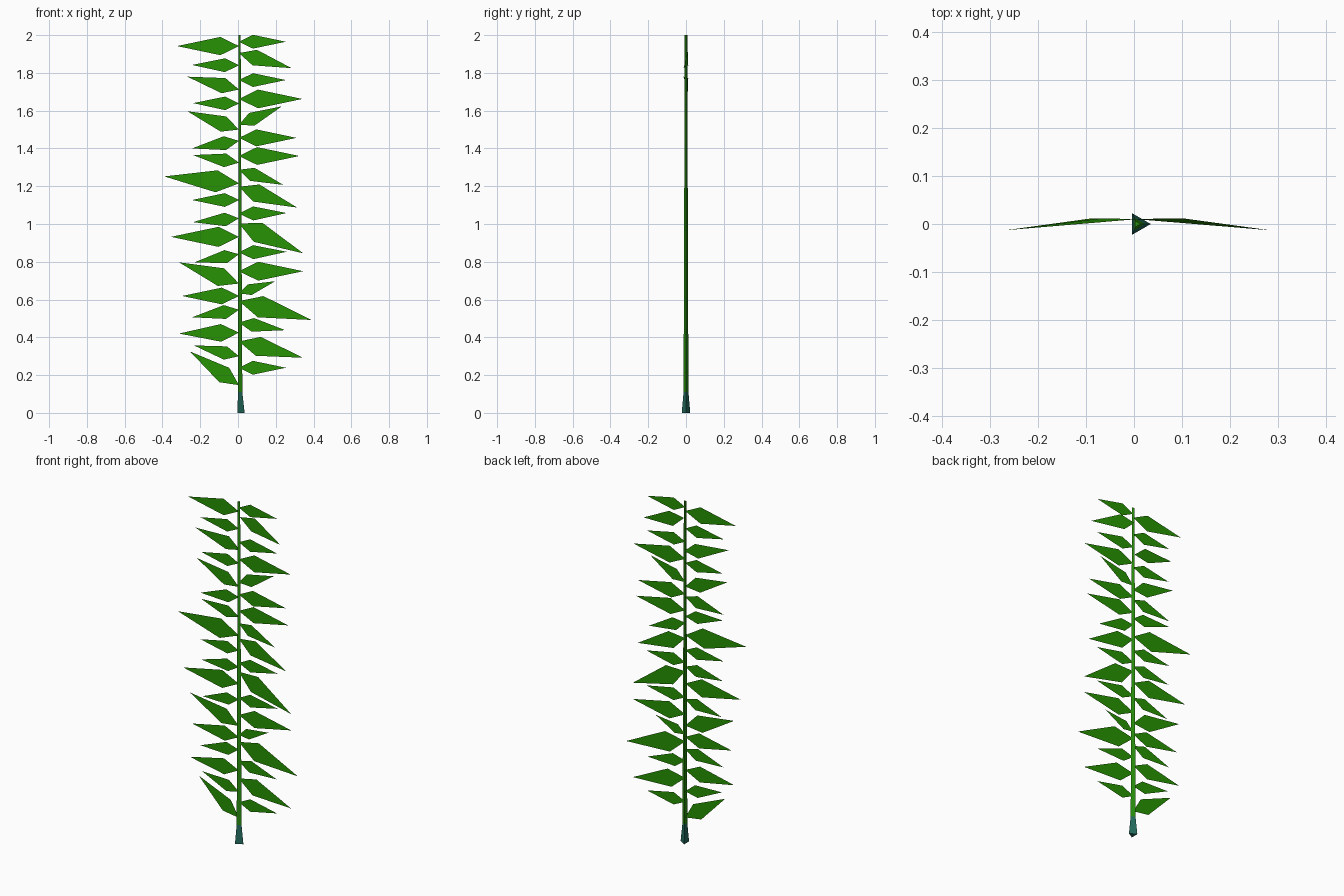
import bpy, bmesh, math
from mathutils import Vector

if "Cube" in bpy.data.objects:
    bpy.data.objects.remove(bpy.data.objects["Cube"])


def material(name, rgb):
    m = bpy.data.materials.new(name)
    m.diffuse_color = (*rgb, 1)
    m.use_nodes = True
    m.node_tree.nodes["Principled BSDF"].inputs["Base Color"].default_value = m.diffuse_color
    return m


LEAF = material("leaf green", (0.021, 0.29, 0.001))
STEM = material("stem green", (0.021, 0.27, 0.004))
ROOT = material("dark teal", (0.017, 0.15, 0.11))


def make_object(name, bm, mats):
    me = bpy.data.meshes.new(name)
    bm.to_mesh(me)
    bm.free()
    for m in mats:
        me.materials.append(m)
    ob = bpy.data.objects.new(name, me)
    bpy.context.collection.objects.link(ob)
    return ob


# Three-sided tapering stem: (z, centre x, radius), teal at the foot
rings = [(0, 0.009, 0.026), (0.11, 0.008, 0.015), (1.1, 0.007, 0.011), (2.0, 0.006, 0.008)]
bm = bmesh.new()
loops = []
for z, cx, r in rings:
    loops.append([bm.verts.new((cx + r * math.cos(k * math.tau / 3), r * math.sin(k * math.tau / 3), z))
                  for k in range(3)])
for i in range(len(loops) - 1):
    a, b = loops[i], loops[i + 1]
    for k in range(3):
        f = bm.faces.new((a[k], a[(k + 1) % 3], b[(k + 1) % 3], b[k]))
        f.material_index = 1 if i == 0 else 0
bm.faces.new(loops[0][::-1]).material_index = 1
bm.faces.new(loops[-1])
make_object("stem", bm, [STEM, ROOT])

# Leaves: (base z, tip x, tip z)
left = [(1.942, -.323, 1.942), (1.84, -.243, 1.842), (1.712, -.268, 1.78), (1.638, -.238, 1.64),
        (1.50, -.268, 1.597), (1.44, -.243, 1.40), (1.325, -.238, 1.365), (1.215, -.39, 1.252),
        (1.127, -.243, 1.127), (1.03, -.238, 1.01), (.932, -.355, .932), (.84, -.23, .797),
        (.685, -.312, .797), (.619, -.296, .619), (.546, -.243, .506), (.425, -.312, .42),
        (.30, -.233, .357), (.147, -.254, .325)]
right = [(1.965, .253, 1.965), (1.905, .284, 1.825), (1.762, .253, 1.762), (1.662, .341, 1.662),
         (1.525, .232, 1.623), (1.456, .31, 1.456), (1.36, .325, 1.36), (1.287, .24, 1.207),
         (1.197, .313, 1.087), (1.055, .257, 1.058), (1.003, .345, .845), (.85, .257, .853),
         (.75, .345, .75), (.633, .197, .697), (.592, .388, .492), (.478, .25, .438),
         (.378, .345, .292), (.239, .253, .239)]


def leaf(bm, base_z, tip_x, tip_z, bend):
    """Kite: shoulders at 30% of the length, slightly curled when bent."""
    base = Vector((0.005, 0.01 * bend, base_z))
    tip = Vector((tip_x, -0.013 * bend, tip_z))
    axis = tip - base
    side = Vector((-axis.z, 0, axis.x)) * 0.147
    mid = base + axis * 0.3
    mid.y = 0.012 * bend
    bm.faces.new([bm.verts.new(p) for p in (base, mid - side, tip, mid + side)])


for name, rows, curled in (("left_leaves", left, 2), ("right_leaves", right, 1)):
    bm = bmesh.new()
    for i, row in enumerate(rows):
        leaf(bm, *row, 1 if i == curled else 0)
    # all leaves face the front
    for f in bm.faces:
        f.normal_update()
        if f.normal.y > 0:
            f.normal_flip()
    make_object(name, bm, [LEAF])
